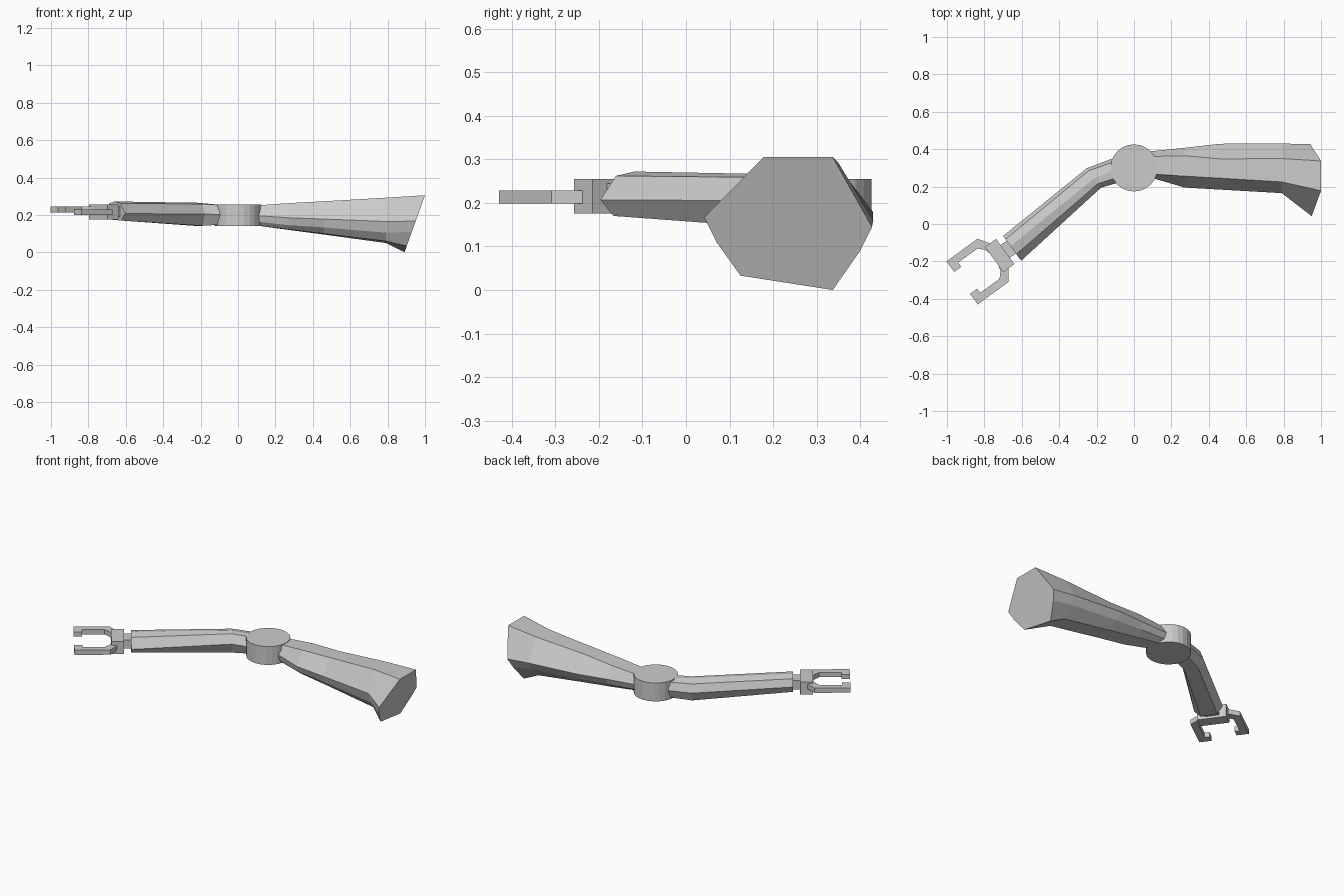
import bpy, bmesh, math

if "Cube" in bpy.data.objects:
    bpy.data.objects.remove(bpy.data.objects["Cube"])

ELBOW = (0.0, 0.30)
ANG = math.radians(36)
C, S = math.cos(ANG), math.sin(ANG)


def fore(u, v, z):
    """Forearm frame: u along the limb, v sideways towards the back."""
    return (ELBOW[0] - C * u - S * v, ELBOW[1] - S * u + C * v, z)


def loft(name, rings):
    """Skin matching rings of 3D points and cap both ends."""
    bm = bmesh.new()
    vs = [[bm.verts.new(p) for p in r] for r in rings]
    n = len(rings[0])
    for a, b in zip(vs, vs[1:]):
        for i in range(n):
            j = (i + 1) % n
            bm.faces.new((a[i], a[j], b[j], b[i]))
    bm.faces.new(vs[0])
    bm.faces.new(vs[-1])
    bmesh.ops.recalc_face_normals(bm, faces=bm.faces)
    me = bpy.data.meshes.new(name)
    bm.to_mesh(me)
    bm.free()
    ob = bpy.data.objects.new(name, me)
    bpy.context.collection.objects.link(ob)
    return ob


def plate(name, outline, z0, z1):
    """Extrude a (u, v) outline vertically in the forearm frame."""
    loft(name, [[fore(u, v, z) for u, v in outline] for z in (z0, z1)])


def rect(u0, u1, v0, v1):
    return [(u0, v0), (u1, v0), (u1, v1), (u0, v1)]


# elbow disc
bpy.ops.mesh.primitive_cylinder_add(vertices=24, radius=0.126, depth=0.115,
                                    location=(*ELBOW, 0.1975))
bpy.context.object.name = "elbow_joint"

# upper arm: eight-sided sections (y, z), flaring into a slanted shoulder cap
upper = [
    (0.05, [(.27, .247), (.36, .247), (.385, .20), (.375, .165),
            (.35, .15), (.28, .15), (.265, .17), (.26, .20)]),
    (0.27, [(.256, .263), (.365, .263), (.407, .19), (.39, .15),
            (.35, .12), (.24, .122), (.21, .145), (.195, .185)]),
    (0.46, [(.245, .273), (.348, .273), (.429, .18), (.40, .135),
            (.345, .095), (.232, .10), (.20, .133), (.184, .178)]),
    (0.79, [(.225, .292), (.35, .292), (.43, .16), (.405, .11),
            (.34, .05), (.215, .06), (.18, .105), (.165, .165)]),
]
shoulder = [(.178, .305), (.337, .305), (.427, .145), (.40, .09),
            (.337, 0), (.125, .033), (.07, .11), (.042, .167)]
loft("upper_arm", [[(x, y, z) for y, z in r] for x, r in upper]
     + [[(.89 + .36 * z, y, z) for y, z in shoulder]])

# forearm: seven-sided sections (v, z)
lower = [
    (0.07, [(-.03, .20), (0, .25), (.05, .25), (.09, .245),
            (.11, .20), (.09, .15), (0, .15)]),
    (0.205, [(.018, .205), (.045, .258), (.08, .265), (.13, .25),
             (.147, .20), (.12, .142), (.04, .142)]),
    (0.78, [(-.047, .207), (-.003, .262), (.05, .272), (.095, .262),
            (.117, .22), (.085, .175), (-.01, .17)]),
]
loft("forearm", [[fore(u, v, z) for v, z in r] for u, r in lower])

# wrist and palm
MID = 0.043
plate("wrist", rect(.75, .84, MID - .042, MID + .042), .19, .245)
plate("palm", rect(.82, .893, MID - .083, MID + .083), .176, .255)

# two hooked gripper fingers, mirrored about the palm centre
finger = [(.86, .04), (.86, .083), (.9, .142), (1.105, .142), (1.105, .072),
          (1.058, .072), (1.058, .1), (.93, .1), (.902, .07), (.89, .03)]
for side, name, z in ((1, "finger_back", .214), (-1, "finger_front", .199)):
    plate(name, [(u, MID + side * v) for u, v in finger], z, z + .03)
